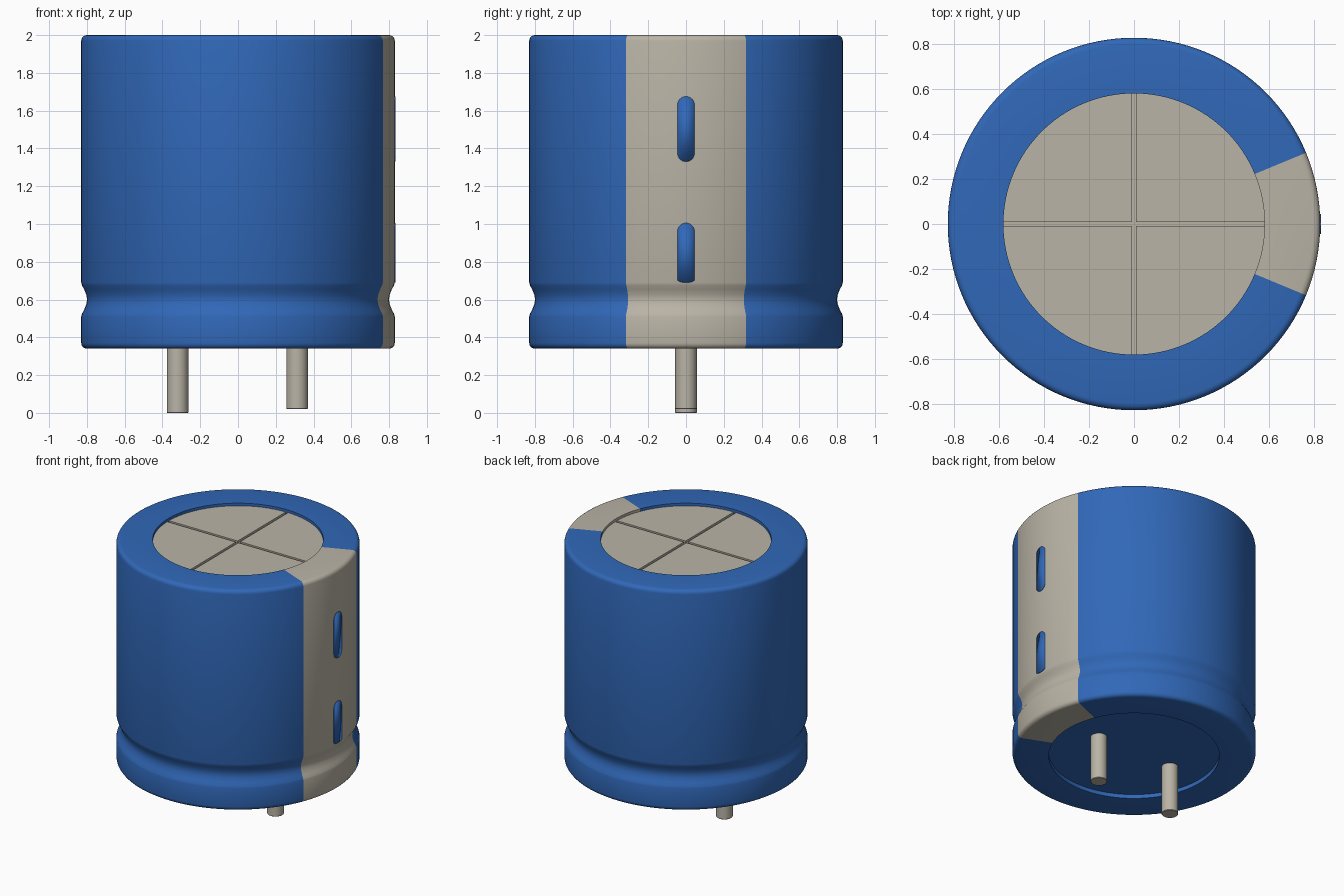
import bpy, bmesh, math
from math import sin, cos, pi, radians

cube = bpy.data.objects.get("Cube")
if cube:
    bpy.data.objects.remove(cube, do_unlink=True)

SEGS = 128
R = 0.83            # can radius
R_IN = 0.582        # radius of the end recesses
STRIPE = radians(22.5)


def material(name, rgb):
    m = bpy.data.materials.new(name)
    m.use_nodes = True
    m.diffuse_color = (*rgb, 1)
    m.node_tree.nodes["Principled BSDF"].inputs["Base Color"].default_value = (*rgb, 1)
    return m


BLUE = material("sleeve blue", (0.03, 0.138, 0.48))
GREY = material("warm grey", (0.49, 0.455, 0.38))


def finish(name, bm, mats, smooth=True):
    bmesh.ops.recalc_face_normals(bm, faces=bm.faces)
    mesh = bpy.data.meshes.new(name)
    bm.to_mesh(mesh)
    bm.free()
    for m in mats:
        mesh.materials.append(m)
    ob = bpy.data.objects.new(name, mesh)
    bpy.context.collection.objects.link(ob)
    if smooth:
        bpy.ops.object.select_all(action='DESELECT')
        ob.select_set(True)
        bpy.context.view_layer.objects.active = ob
        bpy.ops.object.shade_smooth_by_angle(angle=radians(35))
    return ob


def lathe(profile, segs):
    """Revolve (radius, z) points around z; zero-radius ends merge to a pole."""
    bm = bmesh.new()
    rings = []
    for r, z in profile:
        n = segs if r else 1
        rings.append([bm.verts.new((r * cos(2 * pi * i / segs), r * sin(2 * pi * i / segs), z))
                      for i in range(n)])
    for a, b in zip(rings, rings[1:]):
        for i in range(segs):
            j = (i + 1) % segs
            quad = [a[i % len(a)], a[j % len(a)], b[j % len(b)], b[i % len(b)]]
            bm.faces.new(list(dict.fromkeys(quad)))
    return bm


def fillet(z, rad, start):
    """Quarter-round edge on the can wall, starting at the given angle."""
    return [(R - rad + rad * cos(start + t * pi / 8), z + rad * sin(start + t * pi / 8))
            for t in range(5)]


# Sleeved can with crimp groove and recessed ends
groove = [(R, 0.51), (0.826, 0.525), (0.815, 0.545), (0.803, 0.575), (0.799, 0.6),
          (0.803, 0.625), (0.815, 0.655), (0.826, 0.675), (R, 0.69)]
profile = ([(0, 0.37), (R_IN, 0.37), (R_IN, 0.34)] + fillet(0.37, 0.03, -pi / 2)
           + groove + fillet(1.97, 0.03, 0) + [(R_IN, 2.0), (R_IN, 1.955), (0, 1.955)])
bm = lathe(profile, SEGS)
for f in bm.faces:      # polarity stripe on the +x side
    c = f.calc_center_median()
    if c.xy.length > 0.5 and abs(math.atan2(c.y, c.x)) < STRIPE:
        f.material_index = 1
finish("can_sleeve", bm, [BLUE, GREY])

# Top cover: thin base disc with four raised quarter plates leaving a cross groove
finish("top_cover_base", lathe([(0, 1.95), (R_IN, 1.95), (R_IN, 1.965), (0, 1.965)], SEGS), [GREY])
GAP = 0.01
a0 = math.asin(GAP / R_IN)
for q in range(4):
    bm = bmesh.new()
    pts = [(GAP, GAP)]
    for i in range(33):
        a = a0 + (pi / 2 - 2 * a0) * i / 32
        pts.append((R_IN * cos(a), R_IN * sin(a)))
    k = q * pi / 2
    face = bm.faces.new([bm.verts.new((x * cos(k) - y * sin(k), x * sin(k) + y * cos(k), 1.96))
                         for x, y in pts])
    top = bmesh.ops.extrude_face_region(bm, geom=[face])["geom"]
    bmesh.ops.translate(bm, vec=(0, 0, 0.02),
                        verts=[v for v in top if isinstance(v, bmesh.types.BMVert)])
    finish(f"top_cover_quarter_{q + 1}", bm, [GREY], smooth=False)


# Minus marks on the stripe: thin curved plates with rounded ends
def minus_mark(name, z0, z1, low_round):
    half, steps = 0.045, 16
    bm = bmesh.new()
    cols = []
    for i in range(steps + 1):
        t = -cos(pi * i / steps)
        drop = math.sqrt(max(0, 1 - t * t))
        a = math.asin(half * t / R)
        cols.append([bm.verts.new(((R + 0.002) * cos(a), (R + 0.002) * sin(a), z))
                     for z in (z0 + low_round * (1 - drop), z1 - half * (1 - drop))])
    for a, b in zip(cols, cols[1:]):
        bm.faces.new((a[0], b[0], b[1], a[1]))
    ob = finish(name, bm, [BLUE])
    solid = ob.modifiers.new("thickness", 'SOLIDIFY')
    solid.thickness = 0.004
    solid.offset = 0


minus_mark("minus_mark_upper", 1.33, 1.675, 0.045)
minus_mark("minus_mark_lower", 0.69, 1.005, 0.015)

# Two lead pins, one slightly shorter
for name, x, z in (("pin_right", -0.32, 0.0), ("pin_left", 0.313, 0.02)):
    pin = finish(name, lathe([(0, z), (0.054, z), (0.057, z + 0.003), (0.057, 0.38), (0, 0.38)], 32), [GREY])
    pin.location.x = x
